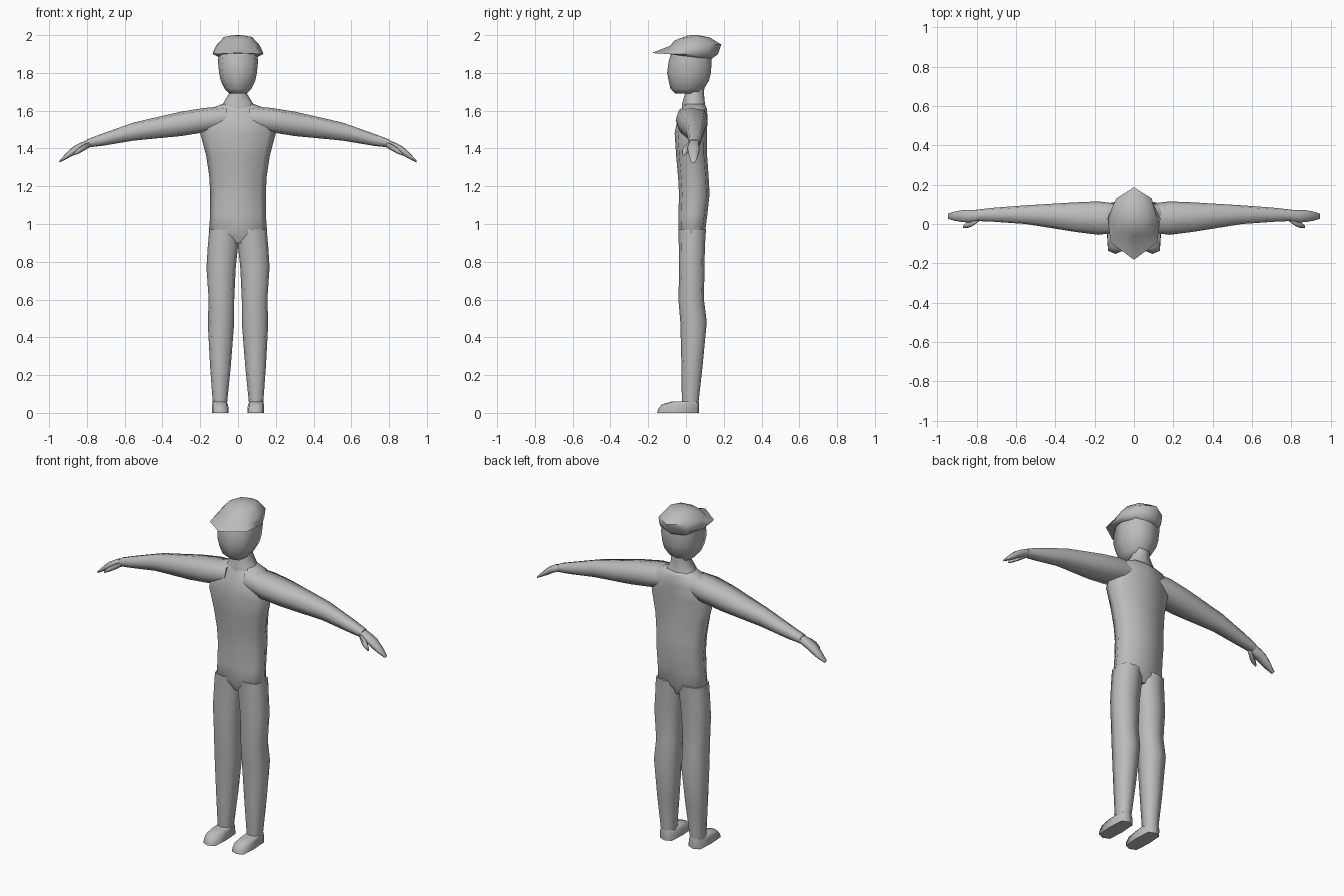
import bpy, bmesh, math
from mathutils import Vector

cloth = bpy.data.materials.new("plain grey")
cloth.diffuse_color = (0.5, 0.5, 0.5, 1)


def skin(name, rings, mirror=False):
    """Join rings of points into a closed, smooth-shaded tube."""
    bm = bmesh.new()
    loops = [[bm.verts.new(p) for p in r] for r in rings]
    n = len(loops[0])
    for a, b in zip(loops, loops[1:]):
        for i in range(n):
            j = (i + 1) % n
            bm.faces.new((a[i], a[j], b[j], b[i]))
    bm.faces.new(loops[0][::-1])
    bm.faces.new(loops[-1])
    bmesh.ops.recalc_face_normals(bm, faces=bm.faces)
    me = bpy.data.meshes.new(name)
    bm.to_mesh(me)
    bm.free()
    ob = bpy.data.objects.new(name, me)
    bpy.context.collection.objects.link(ob)
    me.materials.append(cloth)
    if mirror:
        m = ob.modifiers.new("Mirror", "MIRROR")
        m.use_clip = False
        m.use_mirror_merge = False
    bpy.ops.object.select_all(action="DESELECT")
    ob.select_set(True)
    bpy.context.view_layer.objects.active = ob
    bpy.ops.object.shade_smooth_by_angle(angle=math.radians(65))
    return ob


def ring(axis, pos, a0, a1, b0, b1, corner=0.8):
    """Eight-sided ring spanning a0..a1 and b0..b1 across the axis."""
    ca, cb, ra, rb = (a0 + a1) / 2, (b0 + b1) / 2, (a1 - a0) / 2, (b1 - b0) / 2
    pts = []
    for u, v in ((1, 0), (1, 1), (0, 1), (-1, 1), (-1, 0), (-1, -1), (0, -1), (1, -1)):
        k = corner if u and v else 1
        a, b = ca + u * ra * k, cb + v * rb * k
        pts.append(Vector((a, b, pos)) if axis == "z" else Vector((pos, a, b)))
    return pts


def loft(name, axis, sections, mirror=False, corner=0.8):
    return skin(name, [ring(axis, *s, corner) for s in sections], mirror)


# Torso: z, x range, y range
loft("torso", "z", [(z, -x, x, y0, y1) for z, x, y0, y1 in (
    (0.90, 0.10, -0.02, 0.08), (0.95, 0.155, -0.04, 0.10), (1.05, 0.147, -0.04, 0.113),
    (1.16, 0.147, -0.037, 0.125), (1.25, 0.152, -0.042, 0.12), (1.36, 0.168, -0.052, 0.112),
    (1.48, 0.20, -0.06, 0.11), (1.56, 0.19, -0.045, 0.115), (1.61, 0.15, -0.02, 0.11),
    (1.635, 0.085, -0.015, 0.10))])

# Neck
loft("neck", "z", [(1.60, -0.10, 0.10, -0.02, 0.105), (1.64, -0.078, 0.078, -0.02, 0.10),
                   (1.69, -0.048, 0.048, -0.005, 0.095), (1.76, -0.05, 0.05, -0.01, 0.10)])

# Legs
loft("legs", "z", [
    (0.03, 0.057, 0.132, -0.018, 0.067), (0.06, 0.057, 0.134, -0.022, 0.067),
    (0.25, 0.038, 0.148, -0.024, 0.088), (0.48, 0.02, 0.16, -0.03, 0.11),
    (0.60, 0.02, 0.155, -0.04, 0.095), (0.77, 0.012, 0.167, -0.036, 0.098),
    (0.88, 0.0, 0.16, -0.038, 0.10), (0.97, -0.004, 0.152, -0.04, 0.106)], True, 0.78)

# Shoes
loft("shoes", "z", [
    (0.0, 0.05, 0.138, -0.152, 0.07), (0.02, 0.05, 0.138, -0.148, 0.07),
    (0.045, 0.053, 0.137, -0.128, 0.07), (0.06, 0.06, 0.132, -0.075, 0.067)], True, 0.86)

# Arms, tapering into flat hands
loft("arms", "x", [
    (0.06, -0.04, 0.10, 1.50, 1.625), (0.18, -0.055, 0.115, 1.485, 1.614),
    (0.30, -0.04, 0.11, 1.466, 1.595), (0.55, 0.0, 0.095, 1.442, 1.538),
    (0.72, 0.012, 0.082, 1.414, 1.478), (0.80, 0.015, 0.073, 1.405, 1.448)], True)
loft("hands", "x", [
    (0.79, 0.018, 0.07, 1.408, 1.448), (0.84, 0.008, 0.072, 1.385, 1.428),
    (0.875, 0.01, 0.07, 1.362, 1.408), (0.91, 0.016, 0.064, 1.343, 1.375),
    (0.945, 0.026, 0.052, 1.325, 1.337)], True)
loft("thumbs", "x", [
    (0.78, 0.02, 0.05, 1.41, 1.44), (0.82, -0.01, 0.03, 1.385, 1.42),
    (0.845, -0.02, 0.012, 1.372, 1.402), (0.87, -0.02, -0.008, 1.363, 1.375)], True)

# Head
loft("head", "z", [
    (1.69, -0.045, 0.045, -0.055, 0.07), (1.715, -0.07, 0.07, -0.082, 0.095),
    (1.76, -0.092, 0.092, -0.092, 0.122), (1.80, -0.10, 0.10, -0.10, 0.132),
    (1.86, -0.106, 0.106, -0.092, 0.136), (1.93, -0.10, 0.10, -0.07, 0.13)])


# Peaked cap: half outlines from back to front, reflected
def outline(half):
    return [Vector(p) for p in half] + [Vector((-x, y, z)) for x, y, z in half[-2:0:-1]]


skin("cap", [outline(h) for h in (
    ((0, 0.13, 1.87), (0.08, 0.11, 1.875), (0.106, 0.03, 1.885), (0.10, -0.06, 1.90), (0, -0.10, 1.908)),
    ((0, 0.17, 1.90), (0.09, 0.12, 1.90), (0.135, 0.03, 1.90), (0.118, -0.095, 1.90), (0, -0.182, 1.905)),
    ((0, 0.187, 1.95), (0.09, 0.13, 1.95), (0.116, 0.03, 1.945), (0.095, -0.05, 1.94), (0, -0.085, 1.943)),
    ((0, 0.125, 1.988), (0.05, 0.10, 1.99), (0.075, 0.035, 1.99), (0.055, -0.03, 1.982), (0, -0.06, 1.972)),
    ((0, 0.06, 2.0), (0.012, 0.05, 2.0), (0.02, 0.035, 2.0), (0.012, 0.02, 1.999), (0, 0.01, 1.998)))])
